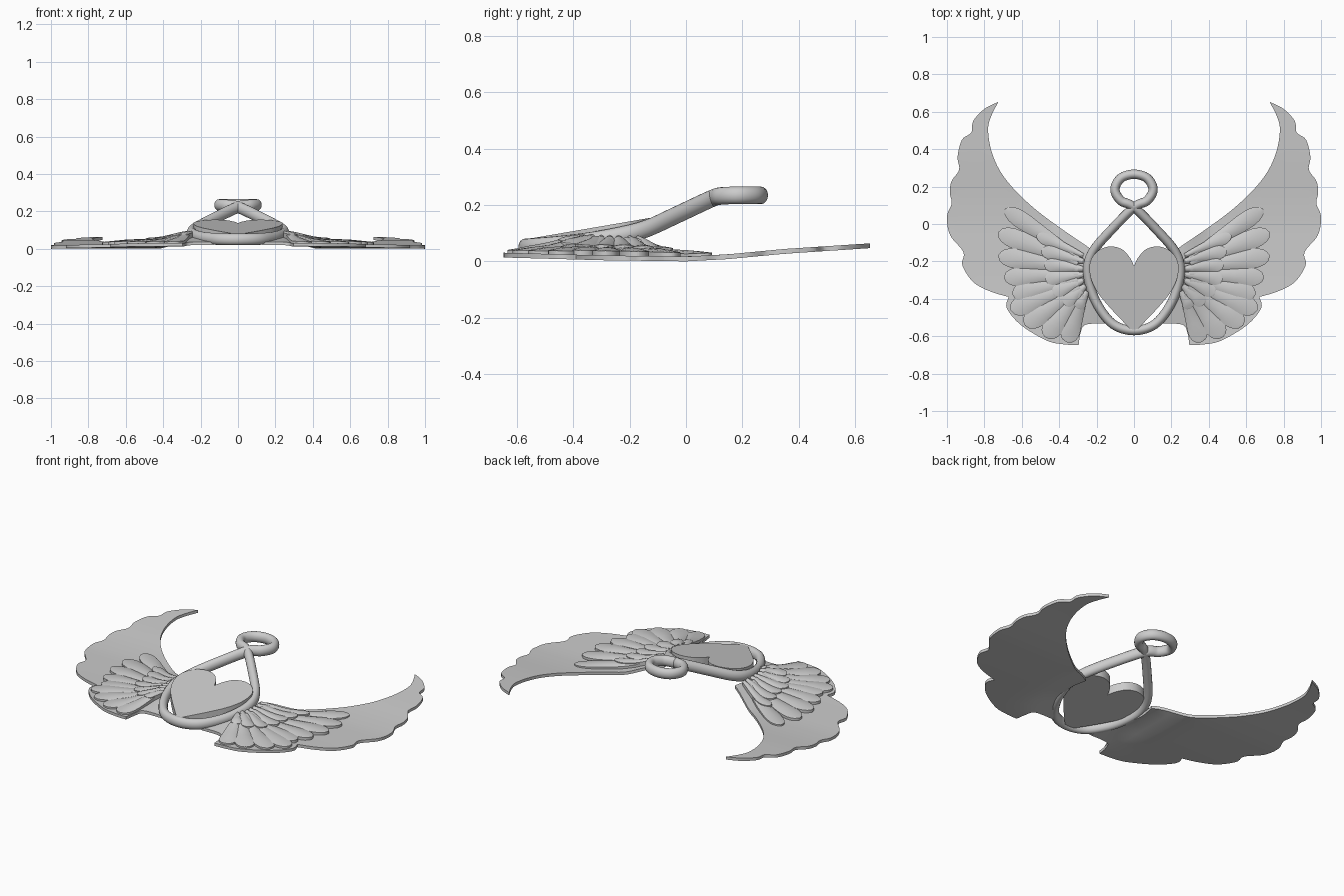
import bpy, bmesh, math
from mathutils import Vector

cube = bpy.data.objects.get("Cube")
if cube:
    bpy.data.objects.remove(cube, do_unlink=True)

grey = bpy.data.materials.new("plain_grey")
grey.use_nodes = True
grey.diffuse_color = (0.6, 0.6, 0.6, 1)
grey.node_tree.nodes["Principled BSDF"].inputs["Base Color"].default_value = (0.6, 0.6, 0.6, 1)


def finish(name, bm, angle=32):
    """Turn a bmesh into a shaded object."""
    bmesh.ops.recalc_face_normals(bm, faces=bm.faces)
    me = bpy.data.meshes.new(name)
    bm.to_mesh(me)
    bm.free()
    me.materials.append(grey)
    ob = bpy.data.objects.new(name, me)
    bpy.context.collection.objects.link(ob)
    me.polygons.foreach_set("use_smooth", [True] * len(me.polygons))
    me.set_sharp_from_angle(angle=math.radians(angle))
    return ob


def spline(pts, closed=False, steps=5):
    """Catmull-Rom curve through the points."""
    p = [Vector(q) for q in pts]
    n = len(p)
    out = []
    for i in range(n if closed else n - 1):
        if closed:
            a, b, c, d = (p[(i + k) % n] for k in (-1, 0, 1, 2))
        else:
            a, b, c, d = p[max(i - 1, 0)], p[i], p[i + 1], p[min(i + 2, n - 1)]
        for s in range(steps):
            t = s / steps
            out.append(0.5 * (2 * b + (c - a) * t + (2 * a - 5 * b + 4 * c - d) * t * t
                              + (3 * b - a - 3 * c + d) * t ** 3))
    if not closed:
        out.append(p[-1])
    return out


def smooth(t):
    t = min(max(t, 0), 1)
    return t * t * (3 - 2 * t)


def wing_z(x, y):
    """Underside of a wing: bowed along y, lifted towards the ring."""
    prof = [(-0.66, 0.014), (-0.3, 0.004), (0, 0.0), (0.15, 0.008), (0.35, 0.027), (0.7, 0.05)]
    z = prof[-1][1]
    for (y0, z0), (y1, z1) in zip(prof, prof[1:]):
        if y <= y1:
            z = z0 + (z1 - z0) * max(0, (y - y0) / (y1 - y0))
            break
    return z + 0.045 * smooth((0.44 - abs(x)) / 0.2) * smooth((y + 0.62) / 0.3)


# Wing outline: scalloped outer edge, lower lobe, ring side, inner sweep
outer = [(.725, .653), (.80, .615), (.86, .55), (.869, .49), (.92, .45), (.943, .36), (.935, .29),
         (.975, .23), (.985, .17), (.975, .11), (1, .04), (.983, -.06), (.912, -.15), (.918, -.22),
         (.86, -.31), (.77, -.36), (.67, -.39)]
lower = [(.67, -.39), (.68, -.45), (.605, -.54), (.47, -.622), (.38, -.643), (.296, -.648)]
notch = [(.296, -.648), (.285, -.58), (.255, -.537), (.13, -.533)]
ring_side = [(.13, -.533), (.195, -.43), (.235, -.32), (.25, -.23), (.235, -.13)]
inner = [(.235, -.13), (.41, -.01), (.535, .085), (.645, .19), (.72, .29), (.765, .40),
         (.78, .51), (.762, .58), (.725, .653)]
outline = []
for part in (outer, lower, notch, ring_side, inner):
    outline += spline(part)[:-1]

THICK = 0.017


def wing(side, sx):
    bm = bmesh.new()
    bm.faces.new([bm.verts.new((p.x, p.y, 0)) for p in outline])
    # Slice into a grid so the sheet can bend
    for axis, lo, hi in ((Vector((1, 0, 0)), .15, 1.0), (Vector((0, 1, 0)), -.62, .65)):
        k = lo
        while k < hi:
            bmesh.ops.bisect_plane(bm, geom=bm.verts[:] + bm.edges[:] + bm.faces[:],
                                   plane_co=axis * (k + .0013), plane_no=axis, dist=1e-5)
            k += 0.06
    bmesh.ops.triangulate(bm, faces=[f for f in bm.faces if len(f.verts) > 4])
    ret = bmesh.ops.extrude_face_region(bm, geom=bm.faces[:])
    top = {g for g in ret["geom"] if isinstance(g, bmesh.types.BMVert)}
    for v in bm.verts:
        v.co.z = wing_z(v.co.x, v.co.y) + (THICK if v in top else 0)
        v.co.x *= sx
    finish(side + "_wing", bm)


def add_feather(bm, sx, root, tip, width, h0, h1, dome):
    """Domed paddle-shaped feather standing on the wing sheet."""
    root, tip = Vector(root), Vector(tip)
    d = tip - root
    n = Vector((-d.y, d.x)).normalized()
    us = [0, .15, .3, .45, .6, .72, .82, .89, .94, .975, 1]
    cols = [-1, -.85, -.5, 0, .5, .85, 1]
    rows = []
    for u in us:
        hw = width / 2 * (0.3 + 0.7 * u ** 0.8)
        if u > 0.72:
            hw *= math.sqrt(max(1 - ((u - .72) / .28) ** 2, 0.004))
        row = []
        for c in cols:
            p = root + d * u + n * hw * c
            z = wing_z(p.x, p.y)
            h = h0 + (h1 - h0) * u + dome * (1 - c * c) * min(1, (1 - u) * 3 + 0.1)
            row.append((bm.verts.new((p.x * sx, p.y, z + 0.004)),
                        bm.verts.new((p.x * sx, p.y, z + THICK + h))))
        rows.append(row)
    m, k = len(us) - 1, len(cols) - 1
    for i in range(m):
        for j in range(k):
            q = (rows[i][j], rows[i][j + 1], rows[i + 1][j + 1], rows[i + 1][j])
            bm.faces.new([v[1] for v in q])
            bm.faces.new([v[0] for v in reversed(q)])
    rim = ([rows[0][j] for j in range(k)] + [rows[i][k] for i in range(m)]
           + [rows[m][j] for j in range(k, 0, -1)] + [rows[i][0] for i in range(m, 0, -1)])
    for a, b in zip(rim, rim[1:] + rim[:1]):
        bm.faces.new((a[0], b[0], b[1], a[1]))


# Feather rows: root, tip, width, root height, tip height
long_row = [((.30, -.18), (.69, .08), .11, .018, .008), ((.30, -.21), (.725, -.045), .125, .02, .014),
            ((.30, -.24), (.725, -.17), .125, .022, .016), ((.30, -.27), (.695, -.285), .12, .022, .016),
            ((.30, -.30), (.65, -.375), .12, .022, .016), ((.30, -.32), (.66, -.46), .13, .022, .012),
            ((.29, -.34), (.585, -.54), .13, .022, .01), ((.28, -.36), (.475, -.605), .13, .022, .009),
            ((.27, -.38), (.36, -.632), .12, .022, .009)]
short_row = [((.27, -.17), (.52, -.06), .075, .02, .03), ((.27, -.20), (.495, -.14), .085, .02, .036),
             ((.27, -.24), (.48, -.215), .085, .02, .038), ((.27, -.27), (.475, -.295), .085, .02, .038),
             ((.27, -.30), (.435, -.37), .085, .02, .036), ((.26, -.33), (.375, -.43), .085, .02, .034),
             ((.25, -.36), (.305, -.45), .075, .02, .03)]

for side, sx in (("left", 1), ("right", -1)):
    wing(side, sx)
    for name, row, dome in (("long_feathers", long_row, .012), ("short_feathers", short_row, .01)):
        bm = bmesh.new()
        for f in row:
            add_feather(bm, sx, *f, dome)
        finish(f"{side}_{name}", bm)

# Ring and hanging loop: one closed crossing tube
half_ring = [(.11, -.537, .052), (.19, -.44, .06), (.235, -.33, .074), (.247, -.23, .092),
             (.215, -.14, .116), (.12, -.03, .166)]
half_loop = [(-.07, .125, .232), (-.102, .185, .234), (-.07, .245, .234)]
mir = lambda pts: [(-x, y, z) for x, y, z in reversed(pts)]
path = spline([(0, -.57, .05)] + half_ring + [(0, .09, .222)] + half_loop + [(0, .266, .234)]
              + mir(half_loop) + [(0, .09, .222)] + mir(half_ring), closed=True, steps=8)
bm = bmesh.new()
loops = []
N = 16
for i, p in enumerate(path):
    t = path[(i + 1) % len(path)] - path[i - 1]
    out = Vector((t.y, -t.x, 0)).normalized()
    up = out.cross(t).normalized()
    up = up if up.z > 0 else -up
    loops.append([bm.verts.new(p + out * .025 * math.cos(a) + up * .031 * math.sin(a))
                  for a in (2 * math.pi * k / N for k in range(N))])
for a, b in zip(loops, loops[1:] + loops[:1]):
    for k in range(N):
        bm.faces.new((a[k], a[(k + 1) % N], b[(k + 1) % N], b[k]))
finish("ring_and_loop", bm, 60)

# Tilted heart plate set in the ring
side_pts = spline([(0, -.225), (.022, -.18), (.065, -.135), (.13, -.12), (.195, -.145), (.235, -.205),
                   (.232, -.285), (.195, -.365), (.135, -.44), (.06, -.52), (0, -.582)], steps=6)
heart = side_pts + [Vector((-p.x, p.y)) for p in reversed(side_pts[1:-1])]
bm = bmesh.new()
face = bm.faces.new([bm.verts.new((p.x, p.y, .076 + (p.y + .582) * .172)) for p in heart])
ret = bmesh.ops.extrude_face_region(bm, geom=[face])
for g in ret["geom"]:
    if isinstance(g, bmesh.types.BMVert):
        g.co.z -= 0.05
finish("heart", bm)
